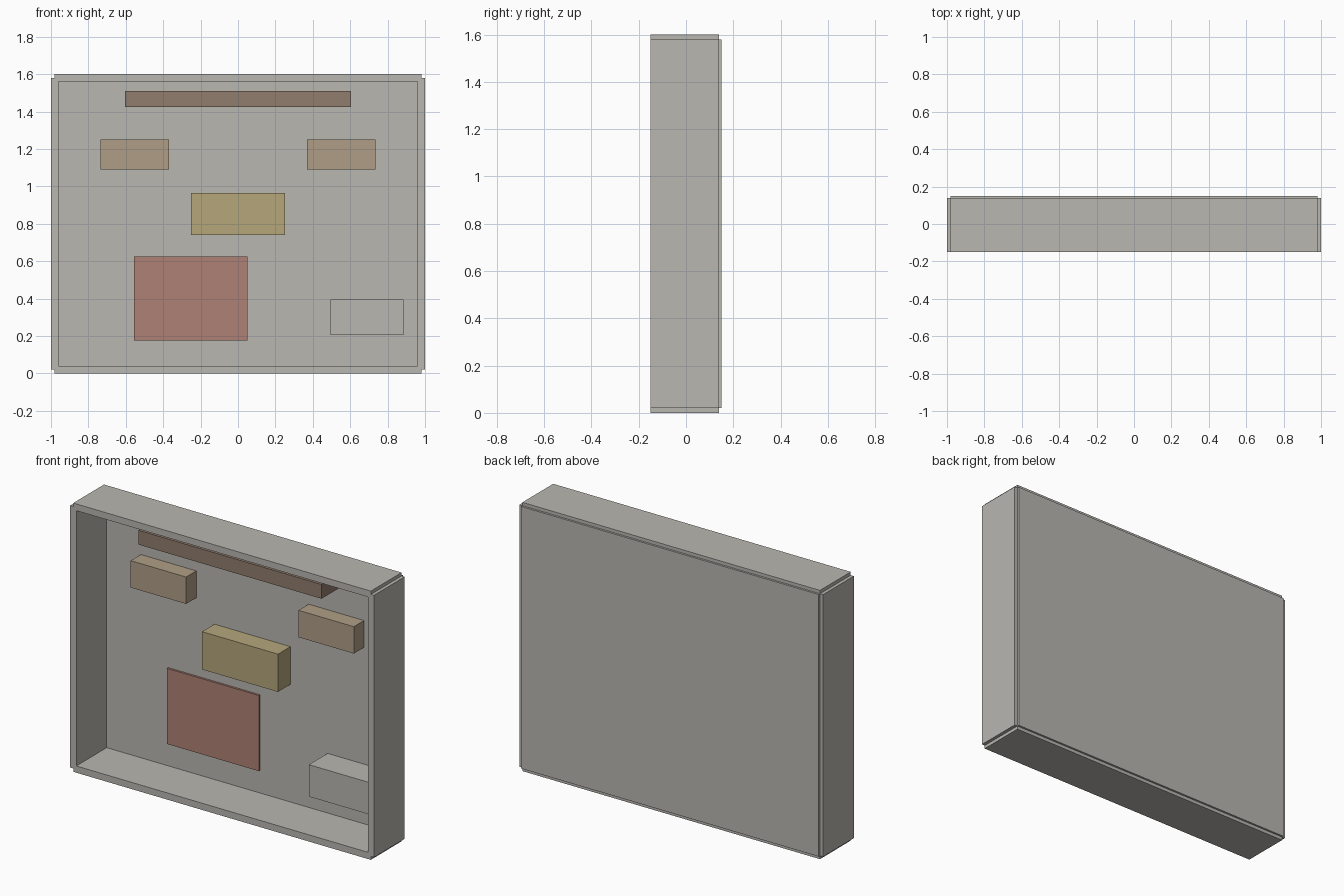
import bpy

old = bpy.data.objects.get("Cube")
if old:
    bpy.data.objects.remove(old, do_unlink=True)


def linear(c):
    c /= 255
    return c / 12.92 if c <= 0.04045 else ((c + 0.055) / 1.055) ** 2.4


def material(name, *rgb):
    colour = (*[linear(c) for c in rgb], 1)
    mat = bpy.data.materials.new(name)
    mat.use_nodes = True
    mat.diffuse_color = colour
    mat.node_tree.nodes["Principled BSDF"].inputs["Base Color"].default_value = colour
    return mat


def box(name, mat, x, y, z):
    """Box spanning the given (low, high) ranges."""
    spans = (x, y, z)
    bpy.ops.mesh.primitive_cube_add(size=1, location=[sum(s) / 2 for s in spans])
    obj = bpy.context.object
    obj.name = name
    obj.scale = [s[1] - s[0] for s in spans]
    bpy.ops.object.transform_apply(location=False, rotation=False, scale=True)
    obj.data.materials.append(mat)
    return obj


grey = material("warm_grey", 185, 183, 177)
brown = material("brown", 145, 125, 110)
tan = material("tan", 175, 158, 134)
yellow = material("dull_yellow", 181, 166, 123)
red = material("dull_red", 175, 129, 117)

FRONT, WALL_END, FLOOR, BACK = -0.15, 0.139, 0.136, 0.151

# Open tray: back panel and four walls with notched corners
box("back_panel", grey, (-0.98, 0.98), (FLOOR, BACK), (0.02, 1.58))
depth = (FRONT, WALL_END)
box("right_wall", grey, (-1, -0.96), depth, (0.02, 1.58))
box("left_wall", grey, (0.96, 1), depth, (0.02, 1.58))
box("bottom_wall", grey, (-0.98, 0.98), depth, (0, 0.04))
box("top_wall", grey, (-0.98, 0.98), depth, (1.56, 1.6))

# Blocks mounted on the inside of the back panel
seat = FLOOR + 0.004
box("top_bar", brown, (-0.603, 0.603), (-0.075, seat), (1.425, 1.51))
for side, s in (("right", -1), ("left", 1)):
    box(side + "_upper_block", tan, sorted((s * 0.37, s * 0.735)), (0.04, seat), (1.09, 1.25))
box("centre_block", yellow, (-0.25, 0.25), (0.019, seat), (0.74, 0.965))
box("flat_plate", red, (-0.555, 0.05), (0.124, seat), (0.175, 0.625))
box("corner_block", grey, (0.495, 0.885), (-0.04, seat), (0.205, 0.395))
